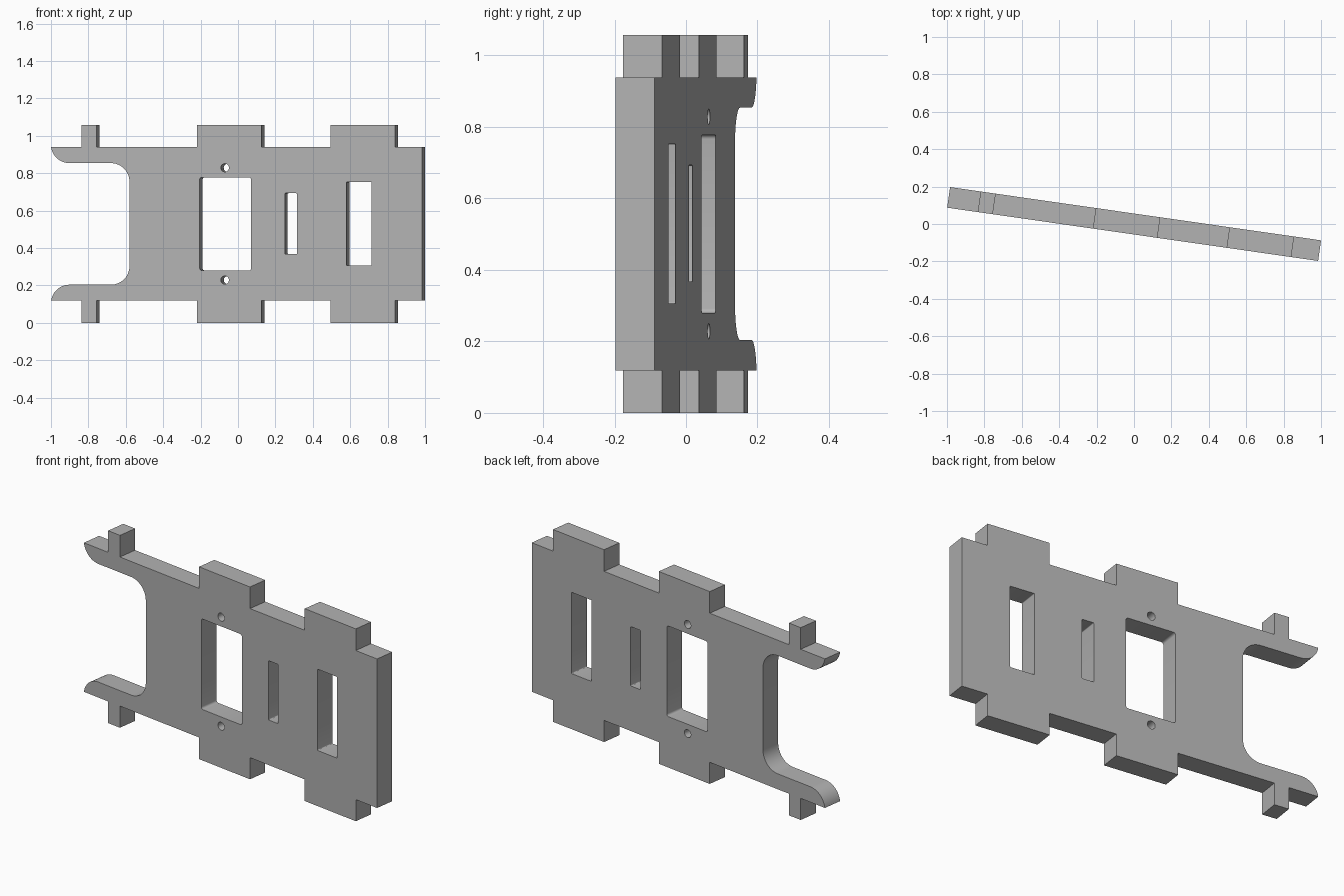
import bpy
import bmesh
from math import sin, cos, radians, pi

cube = bpy.data.objects.get("Cube")
if cube:
    bpy.data.objects.remove(cube)

THICK = 0.111
HALF_LEN = 1.0023
HALF_BODY = 0.41
HALF_TALL = 0.529
TILT = radians(8.17)


def arc(cx, cy, r, start, end, steps=12):
    """Points along an arc, angles in degrees."""
    angles = [radians(start + (end - start) * i / steps) for i in range(steps + 1)]
    return [(cx + r * cos(a), cy + r * sin(a)) for a in angles]


def rounded_rect(x0, x1, y0, y1, r):
    pts = []
    corners = [(x1 - r, y1 - r), (x0 + r, y1 - r), (x0 + r, y0 + r), (x1 - r, y0 + r)]
    for i, (cx, cy) in enumerate(corners):
        pts += arc(cx, cy, r, 90 * i, 90 * i + 90, 4)
    return pts


def plate_outline():
    # Upper half: fork throat, rounded prong tip, then the tabbed top edge
    half = arc(-0.678, 0.225, 0.1, 0, 90)
    half += arc(-0.9025, 0.425, 0.1, 270, 188.6)
    for x0, x1 in [(-0.836, -0.755), (-0.214, 0.134), (0.508, 0.857)]:
        half += [(x0, HALF_BODY), (x0, HALF_TALL), (x1, HALF_TALL), (x1, HALF_BODY)]
    half.append((HALF_LEN, HALF_BODY))
    # Lower half is the mirror image
    return half + [(x, -y) for x, y in reversed(half)]


loops = [
    plate_outline(),
    rounded_rect(-0.199, 0.079, -0.249, 0.249, 0.012),   # large window
    rounded_rect(0.2605, 0.326, -0.162, 0.164, 0.004),   # narrow slot
    rounded_rect(0.594, 0.730, -0.223, 0.224, 0.004),    # end slot
]
# Screw holes above and below the window
for side in (1, -1):
    loops.append(arc(-0.063, 0.3 * side, 0.022, 0, 345, 23))

# Filled flat curve, extruded to the plate thickness
curve = bpy.data.curves.new("slotted_plate", "CURVE")
curve.dimensions = "2D"
curve.fill_mode = "BOTH"
curve.extrude = THICK / 2
for pts in loops:
    spline = curve.splines.new("POLY")
    spline.points.add(len(pts) - 1)
    for p, (x, y) in zip(spline.points, pts):
        p.co = (x, y, 0, 1)
    spline.use_cyclic_u = True

plate = bpy.data.objects.new("slotted_plate", curve)
bpy.context.collection.objects.link(plate)
plate.location = (0, 0, HALF_TALL)
plate.rotation_euler = (pi / 2, 0, -TILT)
bpy.ops.object.select_all(action="DESELECT")
plate.select_set(True)
bpy.context.view_layer.objects.active = plate
bpy.ops.object.convert(target="MESH")
plate = bpy.context.object

# Weld caps to walls
bm = bmesh.new()
bm.from_mesh(plate.data)
bmesh.ops.remove_doubles(bm, verts=bm.verts, dist=0.00005)
bmesh.ops.recalc_face_normals(bm, faces=bm.faces)
bm.to_mesh(plate.data)
bm.free()

# Plain grey material
grey = bpy.data.materials.new("plain_grey")
grey.use_nodes = True
grey.diffuse_color = (0.45, 0.45, 0.45, 1)
grey.node_tree.nodes["Principled BSDF"].inputs["Base Color"].default_value = (0.45, 0.45, 0.45, 1)
plate.data.materials.clear()
plate.data.materials.append(grey)
bpy.ops.object.shade_smooth_by_angle(angle=radians(30))
